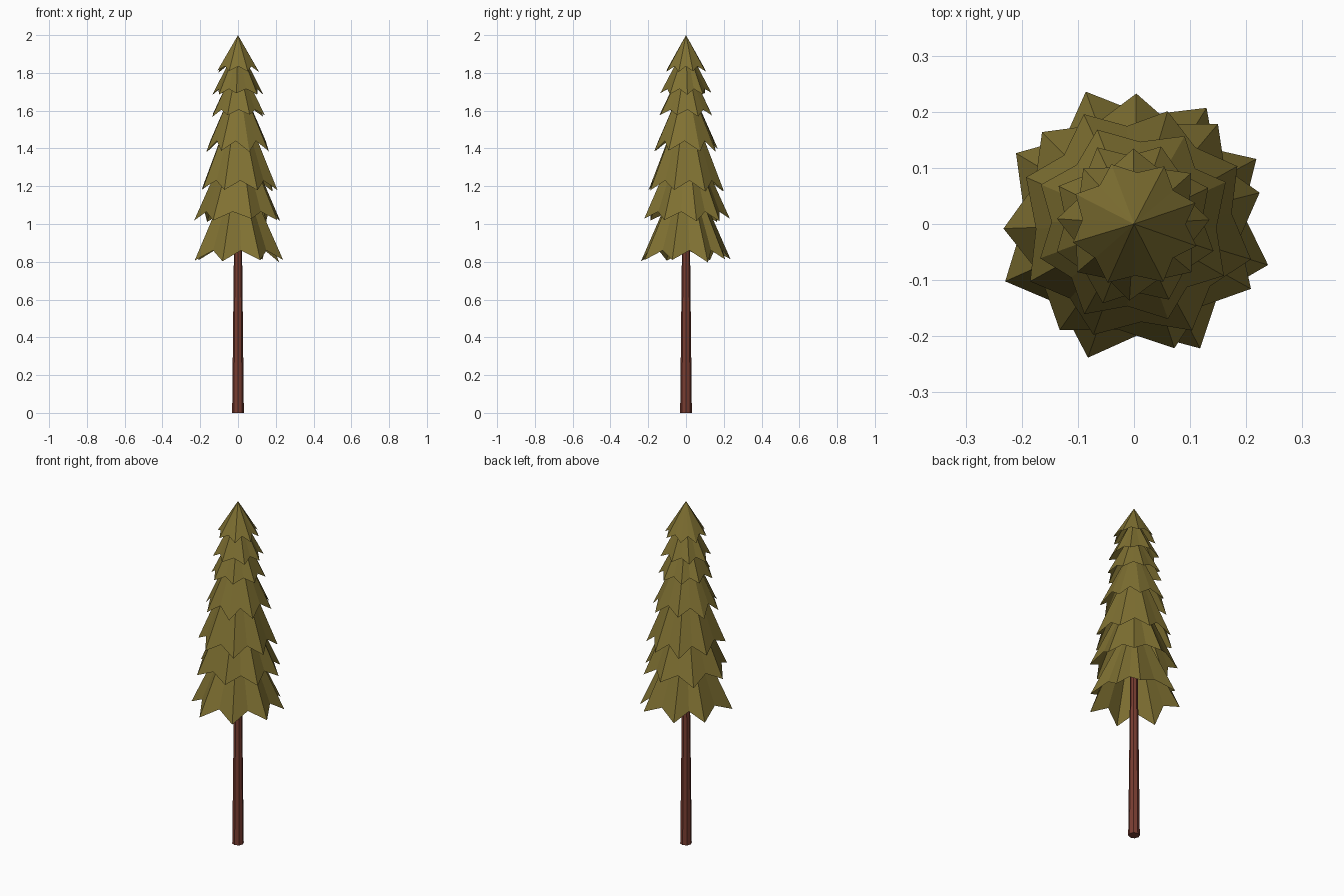
import bpy, bmesh, math, random
from math import radians, cos, sin

random.seed(4)
cube = bpy.data.objects.get("Cube")
if cube:
    bpy.data.objects.remove(cube, do_unlink=True)


def material(name, rgb):
    m = bpy.data.materials.new(name)
    m.use_nodes = True
    m.diffuse_color = (*rgb, 1)
    m.node_tree.nodes["Principled BSDF"].inputs["Base Color"].default_value = (*rgb, 1)
    return m


olive = material("olive needles", (0.215, 0.165, 0.032))
bark = material("red brown bark", (0.19, 0.047, 0.031))


def finish(name, bm, mat):
    mesh = bpy.data.meshes.new(name)
    bm.to_mesh(mesh)
    bm.free()
    mesh.materials.append(mat)
    obj = bpy.data.objects.new(name, mesh)
    bpy.context.collection.objects.link(obj)
    return obj


def jittered(phase, count=8):
    step = 360 / count
    return [phase + i * step + random.uniform(-6, 6) for i in range(count)]


def skirt(name, apex, tip_z, tip_r, notch_z, notch_r, angles):
    """Open cone with a zigzag hem: long tips with notches between them."""
    bm = bmesh.new()
    top = bm.verts.new((0, 0, apex))
    hem = []
    for i, a in enumerate(angles):
        nxt = angles[i + 1] if i + 1 < len(angles) else angles[0] + 360
        r = tip_r * random.uniform(0.96, 1.0)
        for ang, rad, z in ((a, r, tip_z + random.uniform(-0.01, 0.01)),
                            ((a + nxt) / 2, notch_r, notch_z)):
            t = radians(ang)
            hem.append(bm.verts.new((rad * cos(t), rad * sin(t), z)))
    for i, v in enumerate(hem):
        bm.faces.new((top, v, hem[(i + 1) % len(hem)]))
    finish(name, bm, olive)


# Foliage tiers, top to bottom: apex, tip height/radius, notch height/radius, tip angles
tiers = [
    (2.00, 1.81, 0.118, 1.835, 0.092, jittered(22)),
    (1.95, 1.69, 0.138, 1.715, 0.108, jittered(0)),
    (1.87, 1.57, 0.152, 1.605, 0.122, jittered(22)),
    (1.78, 1.39, 0.185, 1.44, 0.147, jittered(20)),
    (1.70, 1.18, 0.218, 1.23, 0.175, jittered(24)),
    (1.54, 1.02, 0.240, 1.065, 0.190, [-178, -125, -72, -29, 14, 50, 89, 135]),
    (1.35, 0.805, 0.252, 0.86, 0.195, [-156, -109, -62, -17, 28, 58, 110, 149]),
]
for n, tier in enumerate(tiers, 1):
    skirt(f"foliage_tier_{n}", *tier)

# Tapered trunk reaching up inside the foliage
bm = bmesh.new()
bmesh.ops.create_cone(bm, cap_ends=True, segments=8, radius1=0.031, radius2=0.019, depth=1.1)
bmesh.ops.translate(bm, verts=bm.verts, vec=(0, 0, 0.55))
finish("trunk", bm, bark)
